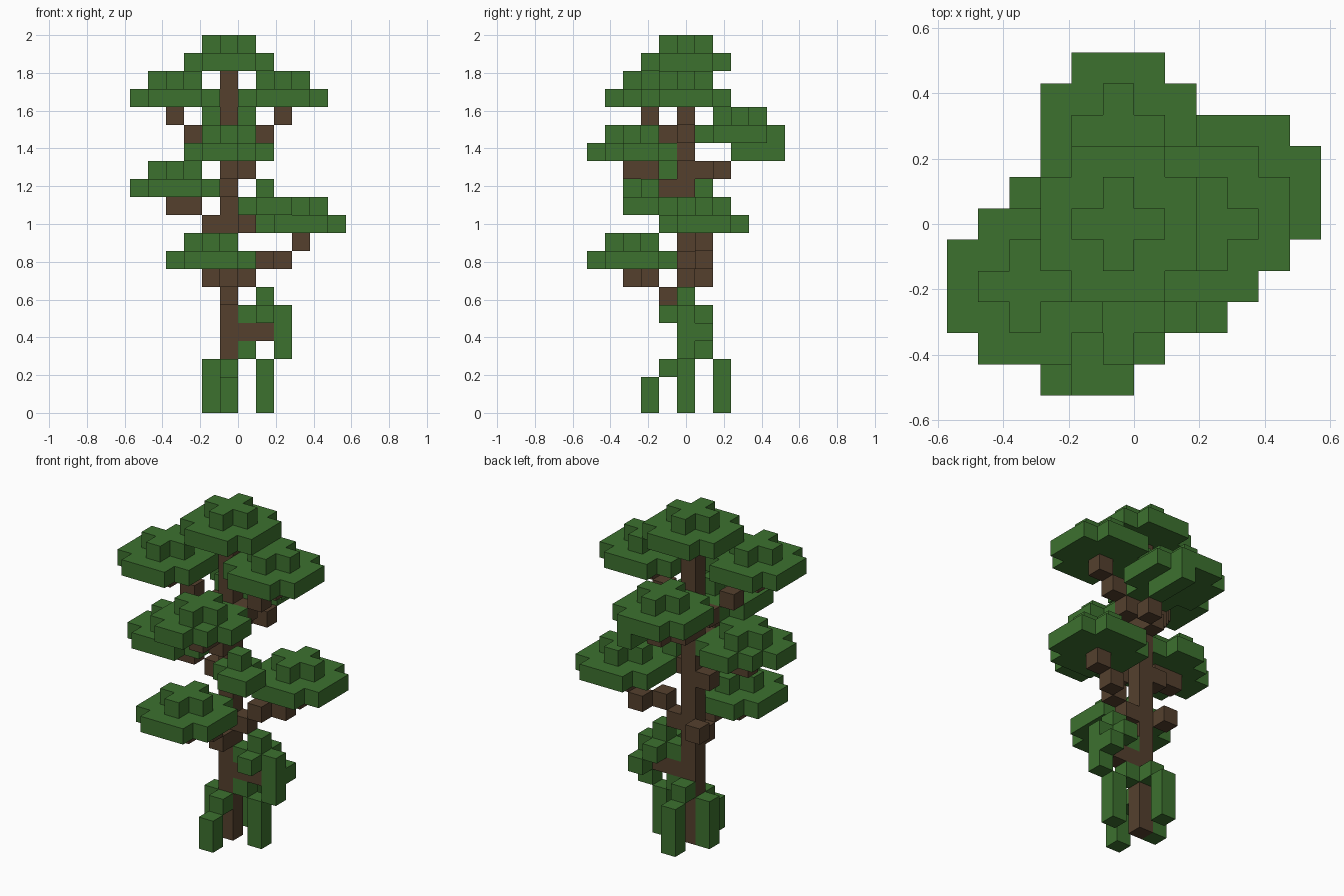
import bpy
import bmesh
from mathutils import Vector

if "Cube" in bpy.data.objects:
    bpy.data.objects.remove(bpy.data.objects["Cube"])

U = 2 / 21  # edge of one block


def material(name, color):
    m = bpy.data.materials.new(name)
    m.use_nodes = True
    m.diffuse_color = color
    m.node_tree.nodes["Principled BSDF"].inputs["Base Color"].default_value = color
    return m


GREEN = material("leaf green", (0.046, 0.165, 0.028, 1))
BROWN = material("bark brown", (0.089, 0.051, 0.027, 1))


def blocks(name, cells, mat):
    """Join unit blocks into one mesh, leaving out the faces they share."""
    cells = set(cells)
    bm = bmesh.new()
    for cell in sorted(cells):
        c = Vector(cell)
        for axis in range(3):
            for sign in (-1, 1):
                n = Vector((0, 0, 0))
                n[axis] = sign
                if tuple(int(v) for v in c + n) in cells:
                    continue
                s, t = Vector((0, 0, 0)), Vector((0, 0, 0))
                s[(axis + 1) % 3] = 0.5
                t[(axis + 2) % 3] = 0.5 * sign
                mid = c + n / 2 + Vector((-0.5, 0, 0.5))
                corners = (mid - s - t, mid + s - t, mid + s + t, mid - s + t)
                bm.faces.new([bm.verts.new(p * U) for p in corners])
    bmesh.ops.remove_doubles(bm, verts=bm.verts, dist=0.001)
    mesh = bpy.data.meshes.new(name)
    bm.to_mesh(mesh)
    bm.free()
    mesh.materials.append(mat)
    bpy.context.collection.objects.link(bpy.data.objects.new(name, mesh))


def plus(x, y, z):
    return [(x + i, y + j, z) for i in (-1, 0, 1) for j in (-1, 0, 1) if not i * j]


def column(x, y, z0, z1):
    return [(x, y, z) for z in range(z0, z1)]


def canopy(name, x, y, z, missing=(), extra=()):
    """Wide layer with trimmed corners and a small cross on top."""
    wide = [(x + i, y + j, z) for i in range(-2, 3) for j in range(-2, 3)
            if abs(i) + abs(j) < 4 and (x + i, y + j) not in missing]
    blocks(name, wide + plus(x, y, z + 1) + list(extra), GREEN)


# Trunk
blocks("trunk", column(0, 0, 0, 19), BROWN)

# Branches
branches = {
    "lower_front_branch": [(0, -1, 6), (0, -2, 7), (-1, -3, 7)],
    "lower_left_branch": [(1, 0, 7), (2, 0, 8), (3, 1, 8), (4, 1, 9)],
    "back_stub": [(-1, 1, 7)],
    "bush_branch": [(1, 0, 4), (2, 0, 4)],
    "middle_right_branch": [(-1, 0, 10), (-2, -1, 11), (-3, -1, 11)],
    "small_branch": [(1, -1, 10)],
    "upper_front_branch": [(0, -1, 12), (0, -2, 13), (0, -3, 13)],
    "upper_back_branch": [(0, 1, 13), (1, 2, 13)],
    "upper_left_branch": [(1, 0, 14), (2, 0, 15), (3, 0, 16)],
    "upper_right_branch": [(-1, 0, 14), (-2, -1, 15), (-3, -2, 16)],
}
for name, cells in branches.items():
    blocks(name, cells, BROWN)

# Large canopies
canopy("top_canopy", 0, 0, 19)
canopy("upper_right_canopy", -3, -2, 17)
canopy("upper_left_canopy", 3, 0, 17)
canopy("back_canopy", 0, 3, 15, extra=[(1, y, 14) for y in (3, 4, 5)])
canopy("front_canopy", 0, -3, 14, missing=[(1, -5), (2, -4)])
canopy("middle_right_canopy", -3, -1, 12, missing=[(-5, 0), (-4, 1)])
canopy("middle_left_canopy", 4, 1, 10)
canopy("lower_front_canopy", -1, -3, 8)

# Small leaf clumps
blocks("small_canopy", plus(2, -2, 11) + [(3, -3, 11), (2, -2, 12)], GREEN)
blocks("low_bush", plus(2, 0, 5) + column(3, 0, 3, 5) + [(2, 0, 6), (3, 1, 4)], GREEN)

# Leafy posts around the foot
blocks("front_post", column(0, -2, 0, 2) + [(0, -1, 2)], GREEN)
blocks("right_post", column(-1, 0, 0, 3), GREEN)
blocks("left_post", column(2, 0, 0, 3) + [(1, 0, 3)], GREEN)
blocks("back_post", column(0, 2, 0, 3) + [(0, 1, 3)], GREEN)
